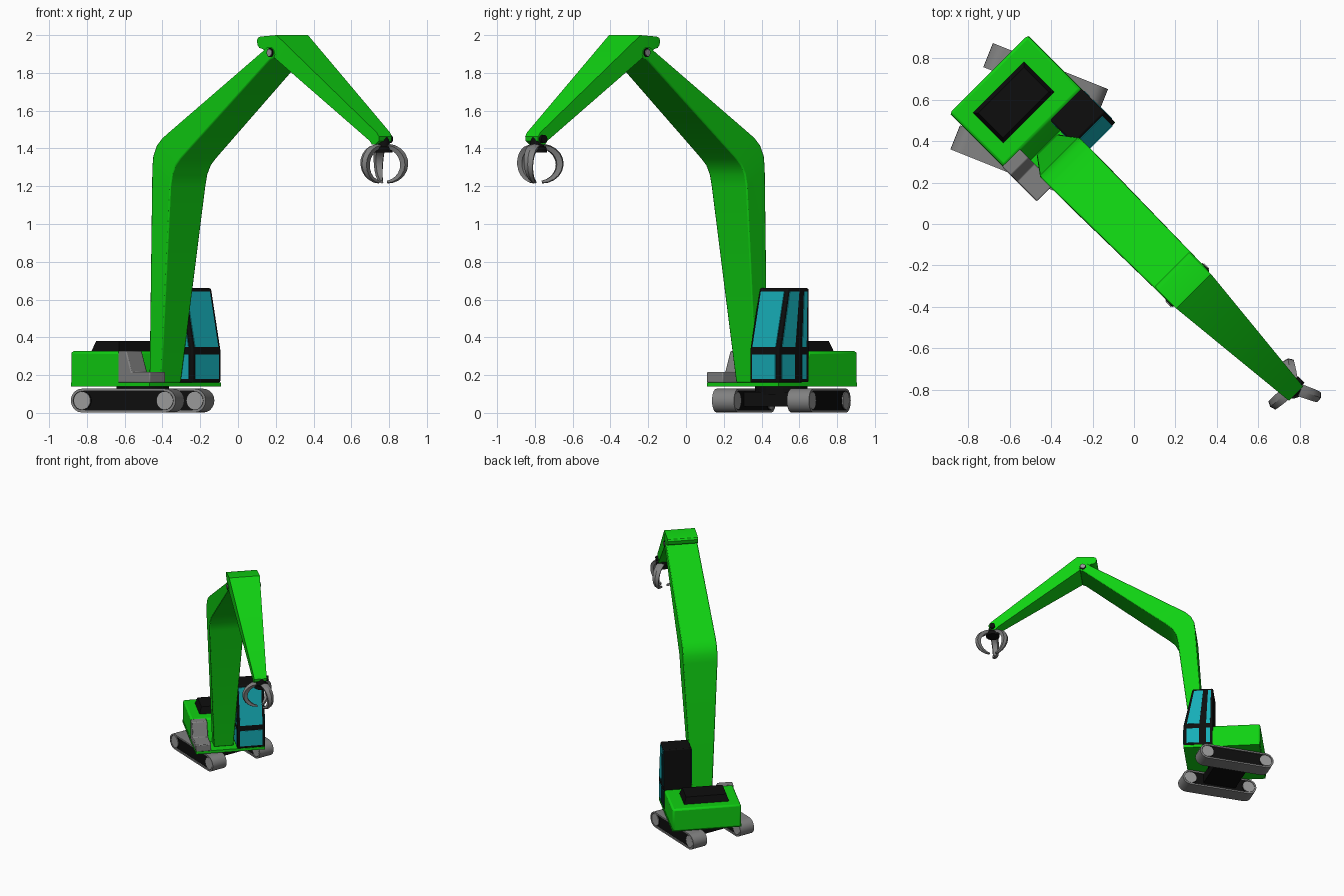
import bpy, bmesh, math
from mathutils import Matrix, Vector

if "Cube" in bpy.data.objects:
    bpy.data.objects.remove(bpy.data.objects["Cube"])


def material(name, *rgb):
    m = bpy.data.materials.new(name)
    m.diffuse_color = (*rgb, 1)
    m.use_nodes = True
    m.node_tree.nodes["Principled BSDF"].inputs["Base Color"].default_value = m.diffuse_color
    return m


GREEN = material("green paint", 0.005, 0.64, 0.006)
BLACK = material("black", 0.004, 0.004, 0.004)
TEAL = material("teal glass", 0.008, 0.42, 0.48)
GREY = material("grey steel", 0.22, 0.22, 0.22)
LIGHT = material("light grey", 0.32, 0.32, 0.32)

# Upper works are modelled in (forward, left, up), then swung 45 degrees
UPPER = Matrix.Rotation(math.radians(-45), 4, 'Z')
UNDER = Matrix.Translation((-0.505, 0.505, 0)) @ Matrix.Rotation(math.radians(-21.8), 4, 'Z')
BOOM_V = -0.026


def finish(name, bm, mat, frame, bevel=0):
    bmesh.ops.recalc_face_normals(bm, faces=bm.faces)
    me = bpy.data.meshes.new(name)
    bm.to_mesh(me)
    bm.free()
    me.transform(frame)
    me.materials.append(mat)
    ob = bpy.data.objects.new(name, me)
    bpy.context.collection.objects.link(ob)
    if bevel:
        b = ob.modifiers.new("bevel", 'BEVEL')
        b.width, b.segments, b.limit_method = bevel, 2, 'ANGLE'
        b.angle_limit = math.radians(40)
    return ob


def loft(name, rings, mat, frame=UPPER, bevel=0, closed=False):
    """Skin a row of equal-sized point rings."""
    bm = bmesh.new()
    vs = [[bm.verts.new(p) for p in r] for r in rings]
    n = len(vs[0])
    pairs = list(zip(vs, vs[1:])) + ([(vs[-1], vs[0])] if closed else [])
    for a, b in pairs:
        for i in range(n):
            j = (i + 1) % n
            bm.faces.new((a[i], a[j], b[j], b[i]))
    if not closed:
        bm.faces.new(vs[0])
        bm.faces.new(vs[-1])
    return finish(name, bm, mat, frame, bevel)


def rect(u0, u1, v0, v1, z):
    return [(u0, v0, z), (u1, v0, z), (u1, v1, z), (u0, v1, z)]


def box(name, u0, u1, v0, v1, z0, z1, mat, frame=UPPER, bevel=0, inset=0):
    return loft(name, [rect(u0, u1, v0, v1, z0),
                       rect(u0 + inset, u1 - inset, v0 + inset, v1 - inset, z1)], mat, frame, bevel)


def prism(name, profile, v0, v1, mat, bevel=0):
    return loft(name, [[(u, v, z) for u, z in profile] for v in (v0, v1)], mat, UPPER, bevel)


def cylinder(name, centre, r, depth, mat, frame=UPPER, axis='Z', r2=None, sides=24):
    bm = bmesh.new()
    rot = Matrix.Rotation(math.pi / 2, 4, 'X') if axis == 'Y' else Matrix()
    bmesh.ops.create_cone(bm, cap_ends=True, segments=sides, radius1=r, radius2=r if r2 is None else r2,
                          depth=depth, matrix=Matrix.Translation(centre) @ rot)
    return finish(name, bm, mat, frame)


# Tracks: belt loop, wheels, side frame
R, HALF = 0.063, 0.236


def stadium(r, y):
    pts = []
    for side in (1, -1):
        for k in range(11):
            a = math.radians(-90 + 18 * k)
            pts.append((side * (HALF + r * math.cos(a)), y, R + 0.002 + side * r * math.sin(a)))
    return pts


for s, label in ((1, "left"), (-1, "right")):
    y0, y1 = s * 0.151, s * 0.276
    ym = (y0 + y1) / 2
    loft(label + "_track_belt", [stadium(R, y0), stadium(R, y1), stadium(R - 0.013, y1),
                                 stadium(R - 0.013, y0)], GREY, UNDER, closed=True)
    box(label + "_track_frame", -HALF, HALF, ym - 0.052, ym + 0.052, 0.012, 0.118, BLACK, UNDER)
    for e in (-1, 1):
        cylinder(label + "_track_wheel", (e * HALF, ym, R + 0.002), 0.047, 0.122, LIGHT, UNDER, 'Y')
        cylinder(label + "_wheel_gap", (e * HALF, ym, R + 0.002), 0.0505, 0.112, BLACK, UNDER, 'Y')

# Undercarriage and turntable
box("undercarriage", -0.13, 0.13, -0.16, 0.16, 0.035, 0.11, BLACK, UNDER)
cylinder("turntable", (0, 0, 0.12), 0.14, 0.05, BLACK, UNDER)

# Deck, engine house, roof hatch, step
box("deck", -1.0, -0.41, -0.252, 0.282, 0.14, 0.162, GREEN)
prism("engine_house", [(-1.006, 0.141), (-1.006, 0.327), (-0.64, 0.327), (-0.57, 0.16), (-0.57, 0.141)],
      -0.25, 0.28, GREEN, 0.014)
box("engine_hatch", -0.93, -0.72, -0.172, 0.18, 0.32, 0.38, BLACK, inset=0.02)
prism("step", [(-0.645, 0.16), (-0.645, 0.328), (-0.585, 0.328), (-0.545, 0.217), (-0.408, 0.217),
               (-0.408, 0.16)], -0.254, -0.134, GREY, 0.006)

# Cab with windscreen and side windows
CB, CR, CL = -0.64, 0.068, 0.282


def cab_front(z):
    return -0.41 - max(0, z - 0.335) * 0.07 / 0.325


loft("cab", [rect(CB, cab_front(z), CR, CL, z) for z in (0.16, 0.335, 0.66)], BLACK, bevel=0.008)


def plate(name, pts, offset):
    loft(name, [pts, [tuple(Vector(p) + Vector(offset)) for p in pts]], TEAL)


for row, z0, z1 in (("lower", 0.18, 0.308), ("upper", 0.35, 0.642)):
    plate(row + "_windscreen", [(cab_front(z), v, z) for v, z in
          ((CR + .02, z0), (CL - .02, z0), (CL - .02, z1), (CR + .02, z1))], (0.004, 0, 0))
    for side, v, d in (("left", CL, 0.004), ("right", CR, -0.004)):
        for t0, t1 in ((0.1, 0.24), (0.47, 0.9)):
            plate(f"{row}_{side}_window", [(CB + t * (cab_front(z) - CB), v, z) for t, z in
                  ((t0, z0), (t1, z0), (t1, z1), (t0, z1))], (0, d, 0))


# Boom and arm: stations of (outer u, z, inner u, z, half width)
def beam(name, stations, bevel):
    rings = [[(a, BOOM_V - w, b), (a, BOOM_V + w, b), (c, BOOM_V + w, d), (c, BOOM_V - w, d)]
             for a, b, c, d, w in stations]
    loft(name, rings, GREEN, bevel=bevel)


beam("boom", [(-0.565, 0.16, -0.475, 0.16, 0.075), (-0.486, 1.30, -0.348, 1.20, 0.133),
              (-0.478, 1.36, -0.334, 1.262, 0.134), (-0.452, 1.415, -0.308, 1.31, 0.134),
              (-0.41, 1.455, -0.271, 1.345, 0.134), (-0.355, 1.49, -0.225, 1.382, 0.133),
              (0.362, 1.935, 0.385, 1.868, 0.122), (0.395, 1.936, 0.41, 1.878, 0.122),
              (0.414, 1.922, 0.42, 1.895, 0.122)], 0.007)
beam("arm", [(0.283, 1.972, 0.288, 1.948, 0.116), (0.292, 1.985, 0.302, 1.933, 0.117),
             (0.31, 1.992, 0.325, 1.928, 0.118), (0.432, 2.0, 0.40, 1.89, 0.118),
             (1.115, 1.484, 1.062, 1.44, 0.05), (1.13, 1.462, 1.075, 1.422, 0.048),
             (1.127, 1.44, 1.098, 1.42, 0.047)], 0)
cylinder("boom_pin_ring", (0.39, BOOM_V, 1.907), 0.024, 0.252, BLACK, axis='Y')
cylinder("boom_pin", (0.39, BOOM_V, 1.907), 0.018, 0.262, LIGHT, axis='Y')

# Grab: swivel and three curved tines
GU, GV = 1.1, -0.016
cylinder("grab_pin", (GU, GV, 1.45), 0.022, 0.112, BLACK, axis='Y')
cylinder("grab_swivel", (GU, GV, 1.43), 0.042, 0.06, BLACK, r2=0.03)
cylinder("grab_flange", (GU, GV, 1.394), 0.052, 0.03, BLACK)
for k in range(3):
    ang = math.radians(100 + 45 + 120 * k)
    frame = UPPER @ Matrix.Translation((GU, GV, 0)) @ Matrix.Rotation(ang, 4, 'Z')
    rings = []
    for i in range(11):
        t = i / 10
        a = math.radians(80 - 165 * t)
        th = 0.006 + 0.014 * math.sin(math.pi * min(1, t * 0.75 + 0.2))
        w = 0.03 * (1 - 0.75 * t * t)
        c, s = math.cos(a), math.sin(a)

        def at(r, y):
            return (0.018 + r * c, y, 1.317 + r * 0.90 * s)
        rm = 0.106
        # keeled outer face
        rings.append([at(rm - th, -w * 0.7), at(rm + th * 0.5, -w), at(rm + th, 0),
                      at(rm + th * 0.5, w), at(rm - th, w * 0.7)])
    loft("grab_tine", rings, GREY, frame)

for ob in bpy.data.objects:
    ob.select_set(True)
bpy.context.view_layer.objects.active = bpy.data.objects["boom"]
bpy.ops.object.shade_smooth_by_angle(angle=math.radians(30))
